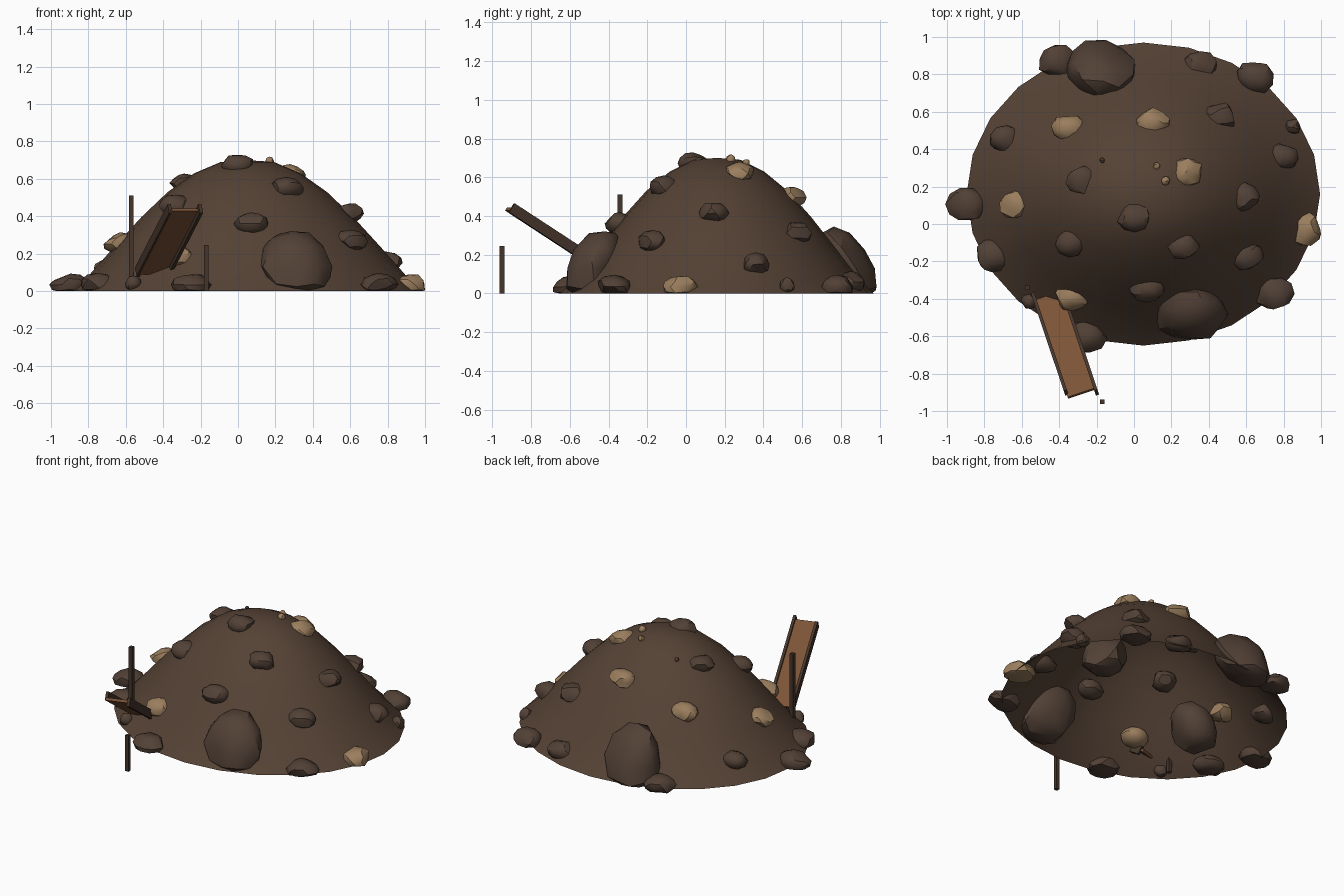
import bpy, bmesh, math, random
from mathutils import Vector, Matrix

random.seed(7)
if "Cube" in bpy.data.objects:
    bpy.data.objects.remove(bpy.data.objects["Cube"])


def material(name, rgb):
    m = bpy.data.materials.new(name)
    m.use_nodes = True
    m.diffuse_color = (*rgb, 1)
    bsdf = m.node_tree.nodes["Principled BSDF"]
    bsdf.inputs["Base Color"].default_value = (*rgb, 1)
    bsdf.inputs["Roughness"].default_value = 0.9
    return m


EARTH = material("earth brown", (0.09, 0.054, 0.035))
STONE = material("dark stone", (0.085, 0.053, 0.037))
TAN = material("tan stone", (0.33, 0.21, 0.112))
PLANK = material("plank wood", (0.2, 0.087, 0.038))
DARK = material("dark wood", (0.06, 0.036, 0.024))


def finish(name, bm, mat, smooth=None):
    me = bpy.data.meshes.new(name)
    bm.to_mesh(me)
    bm.free()
    me.materials.append(mat)
    ob = bpy.data.objects.new(name, me)
    bpy.context.collection.objects.link(ob)
    if smooth:
        bpy.ops.object.select_all(action="DESELECT")
        ob.select_set(True)
        bpy.context.view_layer.objects.active = ob
        bpy.ops.object.shade_smooth_by_angle(angle=math.radians(smooth))


# Mound: an open elliptical shell
CX, CY, RX, RY = 0.05, 0.16, 0.945, 0.81
PROFILE = [(0, .7), (.15, .69), (.3, .63), (.45, .53), (.6, .395), (.75, .24), (.9, .08), (1, 0)]


def ground(x, y):
    r = math.hypot((x - CX) / RX, (y - CY) / RY)
    for (r0, z0), (r1, z1) in zip(PROFILE, PROFILE[1:]):
        if r <= r1:
            return z0 + (z1 - z0) * (r - r0) / (r1 - r0)
    return 0


bm = bmesh.new()
SIDES = 24
top = bm.verts.new((CX, CY, PROFILE[0][1]))
rings = []
for r, z in PROFILE[1:]:
    angles = [math.tau * i / SIDES for i in range(SIDES)]
    rings.append([bm.verts.new((CX + RX * r * math.cos(a), CY + RY * r * math.sin(a), z)) for a in angles])
for i in range(SIDES):
    j = (i + 1) % SIDES
    bm.faces.new((top, rings[0][i], rings[0][j]))
    for a, b in zip(rings, rings[1:]):
        bm.faces.new((a[i], b[i], b[j], a[j]))
finish("mound", bm, EARTH, 60)


# Stones: rounded lumps with random flat chips, leaning to the mound, kept above the floor
def stone(name, x, y, z, size, mat, lean=0):
    bm = bmesh.new()
    bmesh.ops.create_icosphere(bm, subdivisions=2, radius=1)
    for _ in range(9):
        n = Vector([random.gauss(0, 1) for _ in range(3)]).normalized()
        d = random.uniform(0.72, 0.9)
        for v in bm.verts:
            v.co -= n * max(0, v.co.dot(n) - d)
    spin = Matrix.Rotation(random.uniform(0, math.tau), 3, "Z")
    inward = Vector((CX - x, CY - y, 0)).normalized() * lean
    for v in bm.verts:
        p = spin @ v.co
        v.co = Vector((x + p.x * size[0], y + p.y * size[1], z + p.z * size[2])) + inward * p.z
        v.co.z = max(0, v.co.z)
    bmesh.ops.remove_doubles(bm, verts=bm.verts, dist=0.0005)
    finish(name, bm, mat, 32)


DARK_STONES = [(-.41, .87), (.35, .85), (.64, .78), (-.68, .45), (.46, .57), (.79, .36), (-.28, .23),
               (-.9, .1), (.58, .14), (0, .04), (-.33, -.1), (.26, -.11), (-.75, -.17), (.6, -.17),
               (.07, -.34), (.75, -.37), (-.25, -.6)]
TAN_STONES = [(-.35, .51), (.1, .54), (.28, .28), (-.63, .1), (.91, -.03), (-.33, -.39)]
for label, mat, spots in (("dark_stone", STONE, DARK_STONES), ("tan_stone", TAN, TAN_STONES)):
    for i, (x, y) in enumerate(spots):
        z = ground(x, y)
        w = 0.11 if z < 0.06 else 0.095
        stone(f"{label}_{i + 1}", x, y, max(z - .015, 0.035), (w, w * 0.88, 0.062), mat)

# Boulders: two stand out of the slope, two are buried inside it
for i, (x, y) in enumerate([(.3, -.48), (-.19, .83)]):
    stone(f"boulder_{i + 1}", x, y, 0.13, (0.205, 0.145, 0.215), STONE, 0.07)
for i, (x, y) in enumerate([(-.48, 0), (.53, .34)]):
    stone(f"buried_boulder_{i + 1}", x, y, 0.12, (0.15, 0.15, 0.17), STONE, 0.05)

# Pebbles
PEBBLES = [(.17, .23, .025, TAN), (.12, .31, .02, TAN), (-.17, .34, .015, STONE),
           (.85, .52, .045, STONE), (-.56, -.41, .045, STONE)]
for i, (x, y, r, mat) in enumerate(PEBBLES):
    stone(f"pebble_{i + 1}", x, y, ground(x, y) + 0.005, (r, r, r), mat)


# Wooden parts
def beam(name, size, frame, mat):
    bm = bmesh.new()
    bmesh.ops.create_cube(bm, size=1)
    for v in bm.verts:
        v.co = frame @ Vector(c * s for c, s in zip(v.co, size))
    finish(name, bm, mat)


# Chute: tilted plank with a rail on each side, the rails set level with each other
low, high = Vector((-.455, -.385, .095)), Vector((-.28, -.905, .435))
along = (high - low).normalized()
side = along.cross(Vector((0, 0, 1))).normalized()
up = side.cross(along)
frame = Matrix((side, along, up)).transposed().to_4x4()
frame.translation = (low + high) / 2
length = (high - low).length
beam("chute_plank", (.155, length, .018), frame, PLANK)
for s, name in ((-1, "right"), (1, "left")):
    shift = Matrix.Translation(Vector((s * .082, 0, 0)) + up * .008)
    beam(f"chute_rail_{name}", (.018, length, .055), shift @ frame, DARK)

# Posts
for name, x, y, h in (("tall_post", -.57, -.34, .51), ("short_post", -.17, -.95, .245)):
    beam(name, (.025, .025, h), Matrix.Translation((x, y, h / 2)), DARK)
